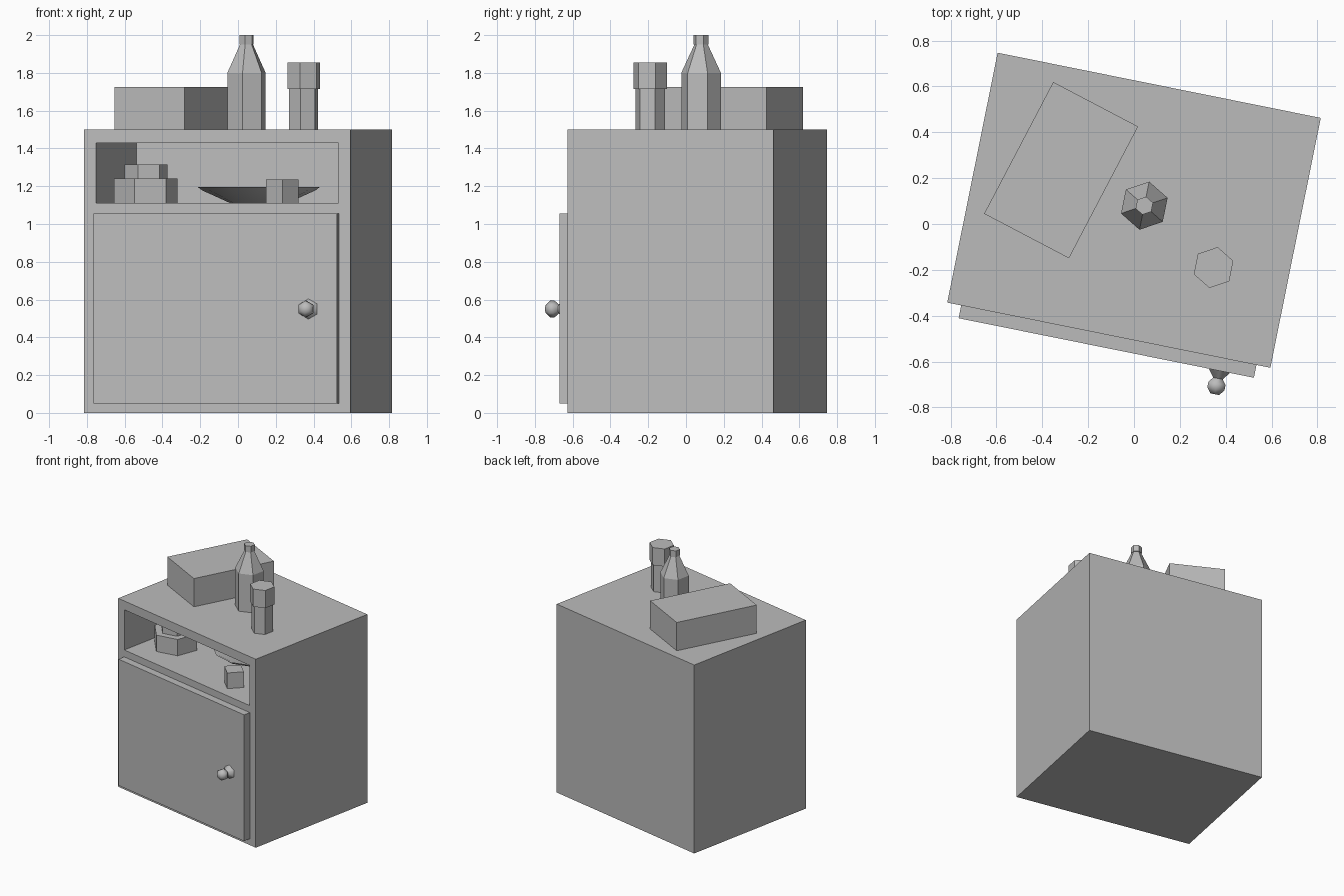
import bpy
import bmesh
from math import radians, pi, cos, sin
from mathutils import Matrix

cube = bpy.data.objects.get("Cube")
if cube:
    bpy.data.objects.remove(cube, do_unlink=True)

grey = bpy.data.materials.new("plain_grey")
grey.use_nodes = True
GREY = (0.5, 0.5, 0.5, 1)
grey.diffuse_color = GREY
grey.node_tree.nodes["Principled BSDF"].inputs["Base Color"].default_value = GREY

# The whole cabinet stands slightly turned
TURN = -11.4
CABINET = Matrix.Translation((0, 0.06, 0)) @ Matrix.Rotation(radians(TURN), 4, 'Z')


def finish(name, bm, matrix):
    bmesh.ops.recalc_face_normals(bm, faces=bm.faces)
    mesh = bpy.data.meshes.new(name)
    bm.to_mesh(mesh)
    bm.free()
    mesh.materials.append(grey)
    obj = bpy.data.objects.new(name, mesh)
    obj.matrix_world = matrix
    bpy.context.collection.objects.link(obj)
    return obj


def place(x, y, z, yaw):
    return Matrix.Translation((x, y, z)) @ Matrix.Rotation(radians(yaw), 4, 'Z')


def box_mesh(size, center):
    bm = bmesh.new()
    bmesh.ops.create_cube(bm, size=1)
    bmesh.ops.scale(bm, vec=size, verts=bm.verts)
    bmesh.ops.translate(bm, vec=center, verts=bm.verts)
    return bm


def box(name, size, matrix):
    """Box standing on the origin of its matrix."""
    return finish(name, box_mesh(size, (0, 0, size[2] / 2)), matrix)


def lathe(name, profile, sides, matrix, smooth=False):
    """Turned part from (radius, height) pairs, with closed ends."""
    bm = bmesh.new()
    rings = [[bm.verts.new((r * cos(2 * pi * i / sides), r * sin(2 * pi * i / sides), z))
              for i in range(sides)] for r, z in profile]
    for low, high in zip(rings, rings[1:]):
        for i in range(sides):
            j = (i + 1) % sides
            bm.faces.new((low[i], low[j], high[j], high[i]))
    bm.faces.new(rings[0])
    bm.faces.new(rings[-1])
    obj = finish(name, bm, matrix)
    if smooth:
        bpy.ops.object.select_all(action='DESELECT')
        obj.select_set(True)
        bpy.context.view_layer.objects.active = obj
        bpy.ops.object.shade_smooth_by_angle(angle=radians(62))
    return obj


# Cabinet body with an open niche pushed in from the front
W, D, H = 1.438, 1.112, 1.5
SHELF, NICHE_TOP, NICHE_HALF = 1.11, 1.43, 0.655
bm = box_mesh((W, D, H), (0, 0, H / 2))
front = min(bm.faces, key=lambda f: f.calc_center_median().y)
bmesh.ops.inset_individual(bm, faces=[front], thickness=0.1)
for v in front.verts:
    v.co.x = NICHE_HALF if v.co.x > 0 else -NICHE_HALF
    v.co.z = NICHE_TOP if v.co.z > H / 2 else SHELF
back = bmesh.ops.extrude_discrete_faces(bm, faces=[front])["faces"][0]
bmesh.ops.translate(bm, vec=(0, 1.082, 0), verts=back.verts)
finish("cabinet_body", bm, CABINET)

# Door and its turned knob
box("door", (1.314, 0.057, 1.005), CABINET @ Matrix.Translation((0, -0.5845, 0.05)))
knob_axis = Matrix.Translation((0.504, -0.613, 0.55)) @ Matrix.Rotation(pi / 2, 4, 'X')
lathe("door_knob", [(0.054, 0), (0.024, 0.034), (0.044, 0.056), (0.044, 0.08), (0.022, 0.104)],
      6, CABINET @ knob_axis @ Matrix.Rotation(pi / 2, 4, 'Z'), smooth=True)

# Things standing on the top
box("top_box", (0.418, 0.649, 0.225), place(-0.318, 0.235, H, -27.7))
bottle = place(0.045, 0.08, H, TURN + 90)
lathe("bottle", [(0.107, 0), (0.107, 0.3), (0.034, 0.455)], 6, bottle)
lathe("bottle_cap", [(0.04, 0.45), (0.04, 0.5)], 6, bottle)
jar = place(0.347, -0.19, H, TURN + 90)
lathe("jar", [(0.08, 0), (0.08, 0.22)], 6, jar)
lathe("jar_lid", [(0.091, 0.215), (0.091, 0.355)], 6, jar)

# Things lying in the niche
pot = place(-0.4875, -0.085, SHELF, 9)
lathe("pot", [(0.17, 0), (0.17, 0.13)], 6, pot)
lathe("pot_lid", [(0.115, 0.13), (0.115, 0.205)], 6, pot)
lathe("plate", [(0.15, 0), (0.3, 0.068), (0.322, 0.085), (0.31, 0.085), (0.15, 0.015)],
      12, place(0.11, 0.08, SHELF, 0), smooth=True)
box("small_box", (0.122, 0.122, 0.125), place(0.235, -0.385, SHELF, 45))
